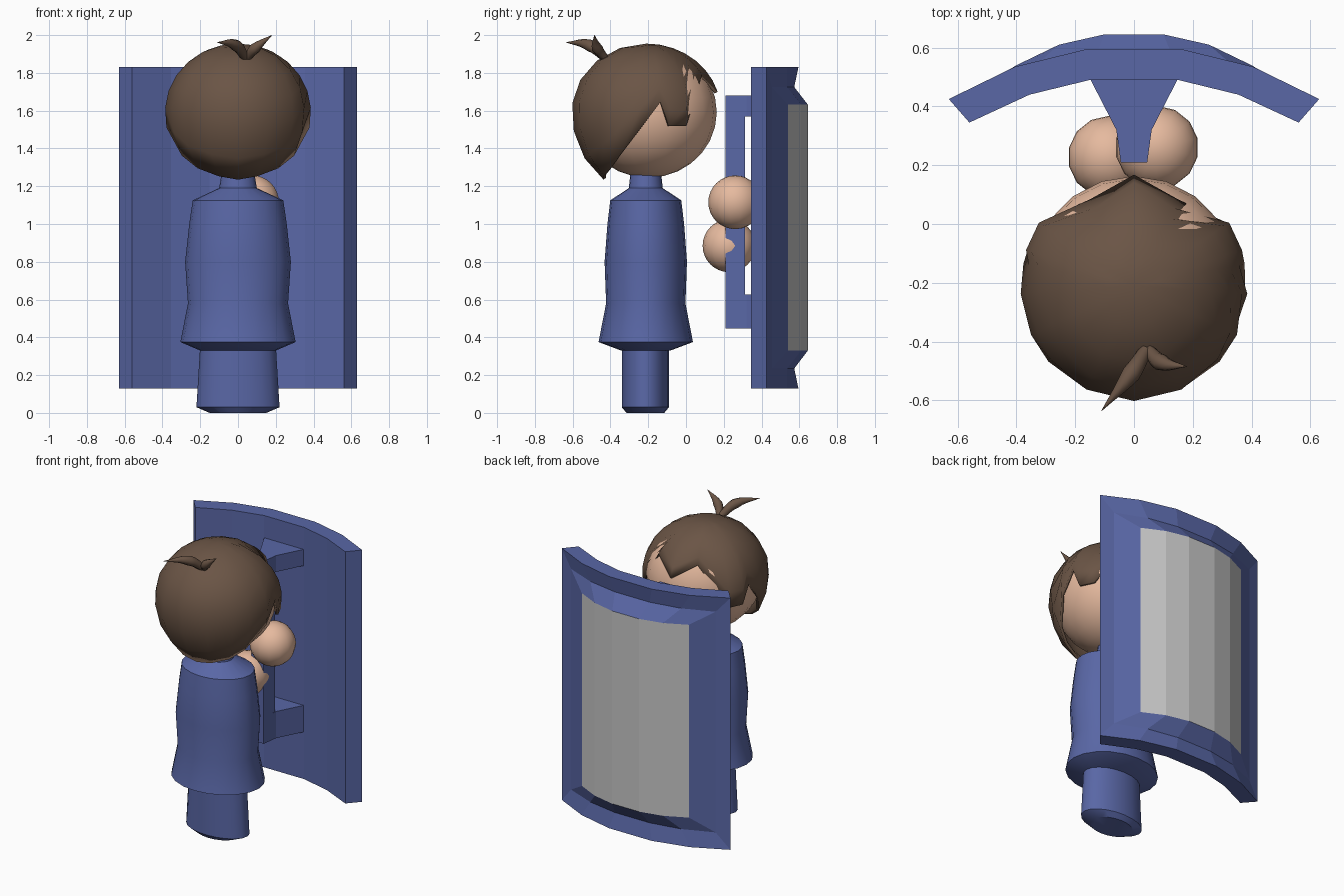
import bpy, bmesh, math
from mathutils import Vector

if "Cube" in bpy.data.objects:
    bpy.data.objects.remove(bpy.data.objects["Cube"], do_unlink=True)


def material(name, rgb):
    m = bpy.data.materials.new(name)
    m.use_nodes = True
    m.diffuse_color = (*rgb, 1)
    bsdf = next(n for n in m.node_tree.nodes if n.type == 'BSDF_PRINCIPLED')
    bsdf.inputs["Base Color"].default_value = (*rgb, 1)
    return m


BLUE = material("uniform blue", (0.10, 0.135, 0.38))
BROWN = material("hair brown", (0.145, 0.09, 0.06))
SKIN = material("skin", (0.79, 0.49, 0.345))
GREY = material("panel grey", (0.57, 0.57, 0.57))


def finish(name, bm, *mats, smooth=None):
    bmesh.ops.recalc_face_normals(bm, faces=bm.faces)
    me = bpy.data.meshes.new(name)
    bm.to_mesh(me)
    bm.free()
    ob = bpy.data.objects.new(name, me)
    bpy.context.collection.objects.link(ob)
    for m in mats:
        me.materials.append(m)
    if smooth:
        bpy.ops.object.select_all(action='DESELECT')
        ob.select_set(True)
        bpy.context.view_layer.objects.active = ob
        bpy.ops.object.shade_smooth_by_angle(angle=math.radians(smooth))
    return ob


def bridge(bm, a, b):
    n = len(a)
    for i in range(n):
        j = (i + 1) % n
        bm.faces.new((a[i], a[j], b[j], b[i]))


def oval_stack(name, mat, rows, y, segs=20):
    """Stack of ovals, each row being (z, half width, half depth)."""
    bm = bmesh.new()
    rings = []
    for z, rx, ry in rows:
        angles = [math.tau * i / segs for i in range(segs)]
        rings.append([bm.verts.new((rx * math.cos(a), y + ry * math.sin(a), z)) for a in angles])
    for a, b in zip(rings, rings[1:]):
        bridge(bm, a, b)
    bm.faces.new(rings[0])
    bm.faces.new(rings[-1])
    return finish(name, bm, mat, smooth=35)


def ball(name, mat, centre, radii, segs, rings):
    bm = bmesh.new()
    bmesh.ops.create_uvsphere(bm, u_segments=segs, v_segments=rings, radius=1)
    for v in bm.verts:
        v.co = Vector(centre) + v.co * Vector(radii)
    return finish(name, bm, mat, smooth=60)


def prism(name, mat, outline, z0, z1):
    bm = bmesh.new()
    low = [bm.verts.new((x, y, z0)) for x, y in outline]
    high = [bm.verts.new((x, y, z1)) for x, y in outline]
    bridge(bm, low, high)
    bm.faces.new(low)
    bm.faces.new(high)
    return finish(name, bm, mat)


def mirrored(half):
    return [(-x, y) for x, y in reversed(half)] + half


# Body: legs and flared coat with collar
oval_stack("legs", BLUE, [(0, .15, .1), (.03, .22, .125), (.36, .2, .125)], -.215)
oval_stack("coat", BLUE, [(.33, .2, .13), (.375, .305, .25), (.58, .265, .21), (.8, .28, .218),
                          (1.0, .258, .203), (1.125, .24, .188), (1.19, .1, .09),
                          (1.28, .085, .08)], -.213)

# Head and hands
ball("head", SKIN, (0, -.2, 1.592), (.355, .363, .347), 20, 14)
ball("upper_hand", SKIN, (.078, .26, 1.115), (.142, .142, .142), 14, 16)
ball("lower_hand", SKIN, (-.085, .228, .885), (.14, .14, .14), 14, 16)

# Hair cap: columns run from the crown to a jagged hairline (turn, lowest elevation)
half_line = [(0, 17), (27, 33), (57, -10), (72, -10), (79, 8), (94, -11),
             (115, -32), (131, -43), (155, -51), (180, -55)]
hairline = half_line + [(-t, e) for t, e in reversed(half_line[1:-1])]
ROWS = 7
bm = bmesh.new()
HEAD = Vector((0, -.21, 1.595))
crown = bm.verts.new(HEAD + Vector((0, 0, .36)))
columns = []
for turn, low in hairline:
    t = math.radians(turn)
    col = []
    for k in range(1, ROWS + 1):
        e = math.radians(90 + (low - 90) * k / ROWS)
        rz = .36 if e > 0 else .44
        offset = Vector((.387 * math.cos(e) * math.sin(t),
                         .395 * math.cos(e) * math.cos(t), rz * math.sin(e)))
        col.append(bm.verts.new(HEAD + offset))
    columns.append(col)
for i, a in enumerate(columns):
    b = columns[(i + 1) % len(columns)]
    bm.faces.new((crown, a[0], b[0]))
    for k in range(ROWS - 1):
        bm.faces.new((a[k], a[k + 1], b[k + 1], b[k]))
hair = finish("hair", bm, BROWN, smooth=60)
shell = hair.modifiers.new("thickness", 'SOLIDIFY')
shell.thickness = .018
shell.offset = -1


# Two tapered tufts on the crown
def tuft(name, points, radii):
    cu = bpy.data.curves.new(name, 'CURVE')
    cu.dimensions = '3D'
    cu.bevel_depth = 1
    cu.bevel_resolution = 2
    cu.resolution_u = 4
    sp = cu.splines.new('BEZIER')
    sp.bezier_points.add(len(points) - 1)
    for p, co, r in zip(sp.bezier_points, points, radii):
        p.co = co
        p.radius = r
        p.handle_left_type = p.handle_right_type = 'AUTO'
    cu.materials.append(BROWN)
    ob = bpy.data.objects.new(name, cu)
    bpy.context.collection.objects.link(ob)


tuft("long_tuft", [(.04, -.43, 1.88), (-.01, -.51, 1.945), (-.11, -.635, 1.962)], [.022, .032, .001])
tuft("short_tuft", [(.05, -.43, 1.88), (.09, -.47, 1.93), (.18, -.485, 2.0)], [.02, .03, .001])

# Shield: rings for inner face, rim, groove and raised panel
layers = [([(.15, .49), (.355, .44), (.56, .345)], .13, 1.83),
          ([(.16, .595), (.405, .535), (.63, .425)], .13, 1.83),
          ([(.13, .573), (.34, .535), (.54, .455)], .235, 1.725),
          ([(.1, .645), (.255, .61), (.4, .54)], .33, 1.632)]
bm = bmesh.new()
rings = []
for half, z0, z1 in layers:
    row = mirrored(half)
    rings.append([bm.verts.new((x, y, z1)) for x, y in row] +
                 [bm.verts.new((x, y, z0)) for x, y in reversed(row)])
for a, b in zip(rings, rings[1:]):
    bridge(bm, a, b)
for ring, index in ((rings[0], 0), (rings[-1], 1)):
    n = len(ring)
    for i in range(n // 2 - 1):
        face = bm.faces.new((ring[i], ring[i + 1], ring[n - 2 - i], ring[n - 1 - i]))
        face.material_index = index
finish("shield", bm, BLUE, GREY)

# Handle: grip bar and two flared brackets
bracket = mirrored([(.045, .21), (.06, .32), (.15, .495)])
prism("upper_bracket", BLUE, bracket, 1.57, 1.68)
prism("lower_bracket", BLUE, bracket, .447, .627)
prism("grip_bar", BLUE, mirrored([(.045, .21), (.058, .312)]), .6, 1.6)
